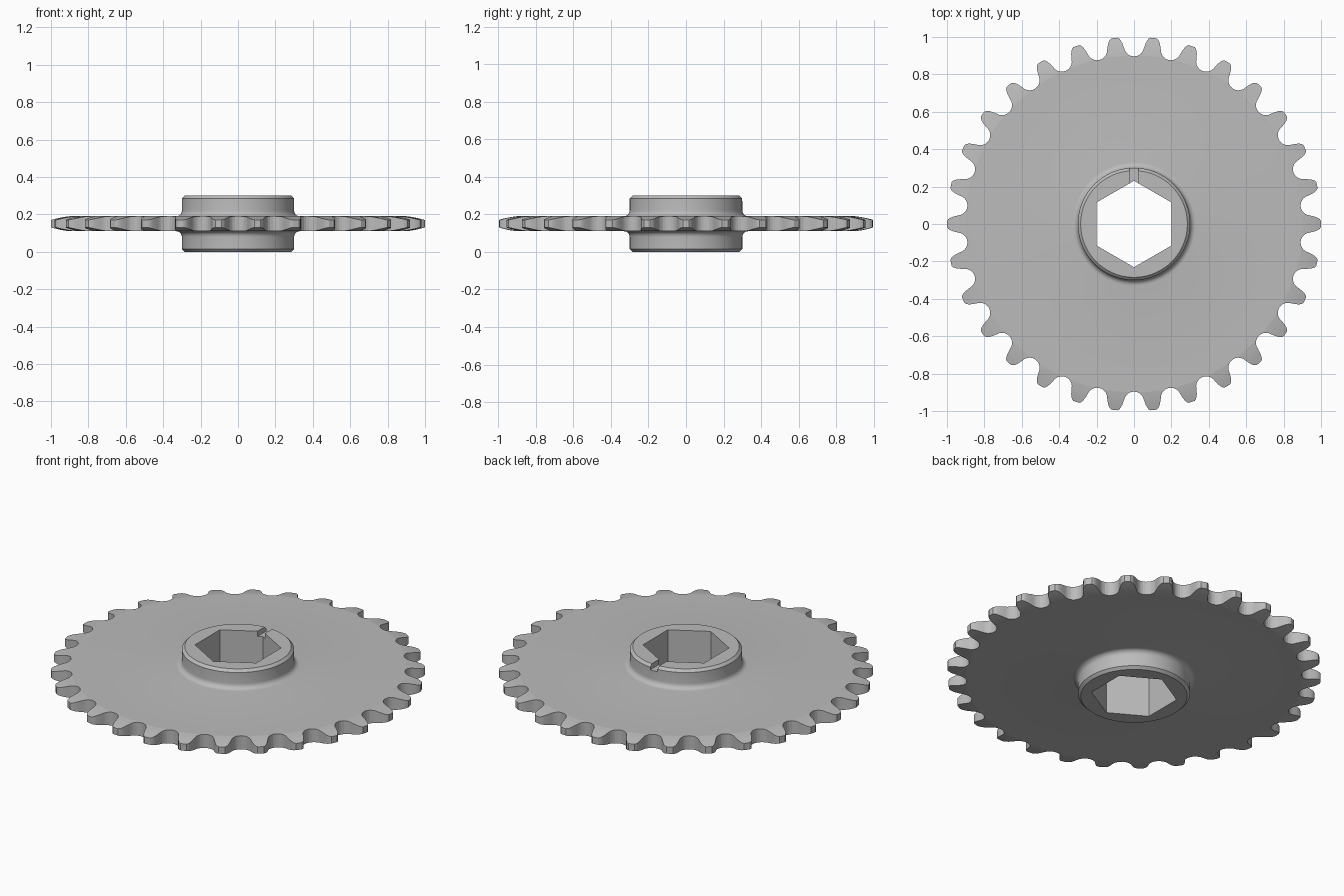
import bpy, bmesh, math

TEETH = 30
PITCH = 2 * math.pi / TEETH
MID = 0.15            # height of the plate's middle plane
HALF = 0.04           # half thickness of the plate
HUB = 0.30
BEVEL = 0.015
FILLET = 0.03
RIM = 0.90            # where the tooth taper begins

if "Cube" in bpy.data.objects:
    bpy.data.objects.remove(bpy.data.objects["Cube"], do_unlink=True)

steel = bpy.data.materials.new("grey steel")
steel.use_nodes = True
grey = (0.5, 0.5, 0.5, 1)
steel.diffuse_color = grey
steel.node_tree.nodes["Principled BSDF"].inputs["Base Color"].default_value = grey


def half_tooth():
    """Polar outline from the middle of a valley to the middle of a tip."""
    pts = []
    for deg in range(0, 81, 16):                       # round roller seat
        a = math.radians(deg)
        pts.append((0.054 * math.sin(a), 0.95 - 0.054 * math.cos(a)))
    pts += [(0.063, 0.967), (0.071, 0.982), (0.079, 0.991), (0.088, 0.996)]
    polar = [(math.atan2(t, r), math.hypot(t, r)) for t, r in pts]
    return polar + [(PITCH / 2, 1.0)]


def outline():
    half = half_tooth()
    tooth = half + [(PITCH - a, r) for a, r in reversed(half[1:-1])]
    return [(a + (k + 0.5) * PITCH, r) for k in range(TEETH) for a, r in tooth]


def hex_radius(angle):
    off = (angle + math.pi / 6) % (math.pi / 3) - math.pi / 6
    return 0.2 / math.cos(off)


def taper(r):
    """Half thickness of a tooth at radius r."""
    d = max(0, r - RIM)
    return HALF - 0.1 * d - d * d


def upper_section(angle, r_out):
    """Upper half of the radial section: bore, hub, fillet, plate, tooth."""
    sec = [(hex_radius(angle), MID), (HUB - BEVEL, MID), (HUB, MID - BEVEL)]
    for i in range(7):
        a = math.pi / 2 * i / 6
        sec.append((HUB + FILLET * (1 - math.cos(a)),
                    HALF + FILLET * (1 - math.sin(a))))
    inner = min(RIM, r_out - 0.003)
    sec.append((inner, HALF))
    for i in (1, 2, 3):
        r = inner + (r_out - inner) * i / 3
        sec.append((r, taper(r)))
    return sec


# Sprocket: one closed section lofted around the axis
bm = bmesh.new()
rings = []
for angle, r_out in outline():
    up = upper_section(angle, r_out)
    sec = [(r, MID + h) for r, h in up] + [(r, MID - h) for r, h in reversed(up)]
    rings.append([bm.verts.new((r * math.cos(angle), r * math.sin(angle), z))
                  for r, z in sec])
for k, ring in enumerate(rings):
    nxt = rings[(k + 1) % len(rings)]
    for j in range(len(ring)):
        i = (j + 1) % len(ring)
        bm.faces.new((ring[j], ring[i], nxt[i], nxt[j]))
bmesh.ops.recalc_face_normals(bm, faces=bm.faces)
mesh = bpy.data.meshes.new("sprocket")
bm.to_mesh(mesh)
bm.free()
mesh.materials.append(steel)
sprocket = bpy.data.objects.new("sprocket", mesh)
bpy.context.collection.objects.link(sprocket)

# Timing notch across the hub's upper face
bpy.ops.mesh.primitive_cube_add(size=1, location=(0, 0.25, 0.32))
cutter = bpy.context.object
cutter.name = "notch_cutter"
cutter.scale = (0.048, 0.2, 0.1)
cutter.hide_render = True
cutter.data.materials.append(steel)
bpy.context.view_layer.update()

bpy.ops.object.select_all(action='DESELECT')
sprocket.select_set(True)
bpy.context.view_layer.objects.active = sprocket
cut = sprocket.modifiers.new("notch", 'BOOLEAN')
cut.operation = 'DIFFERENCE'
cut.solver = 'EXACT'
cut.object = cutter
bpy.ops.object.modifier_apply(modifier=cut.name)
bpy.data.objects.remove(cutter, do_unlink=True)

# Smooth shading, with a crisp line where the teeth start to taper
bpy.ops.object.shade_smooth_by_angle(angle=math.radians(28))
mesh = sprocket.data
for edge in mesh.edges:
    ends = [mesh.vertices[v].co for v in edge.vertices]
    if all(abs(math.hypot(p.x, p.y) - RIM) < 0.008
           and abs(abs(p.z - MID) - HALF) < 0.0005 for p in ends):
        edge.use_edge_sharp = True
